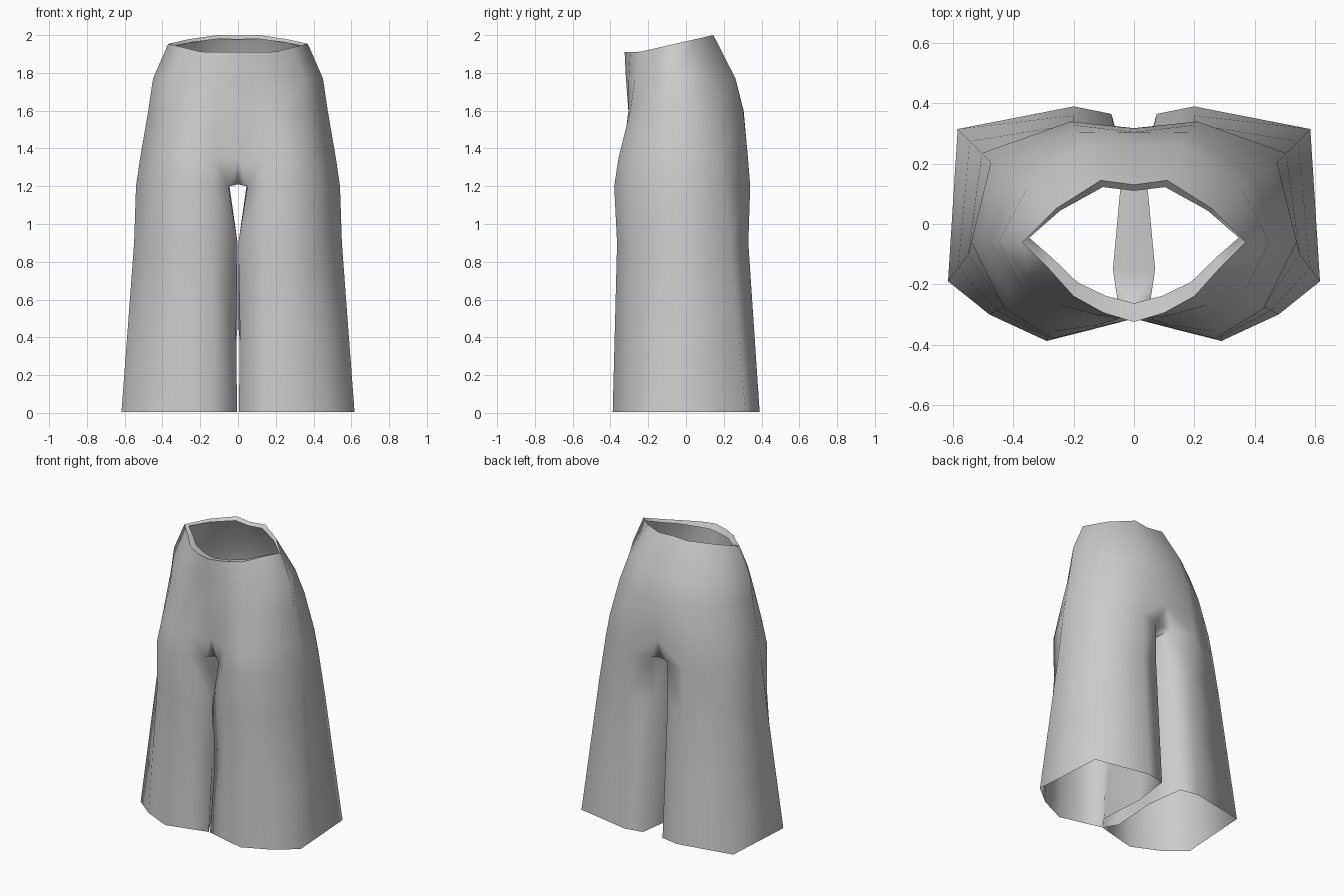
import bpy, bmesh

if "Cube" in bpy.data.objects:
    bpy.data.objects.remove(bpy.data.objects["Cube"])

# Half cross-sections (x, y), running front centre -> outer side -> back centre
# Leg sections carry on with two extra points along the inner thigh
HEM = [(.005, -.315), (.14, -.35), (.29, -.388), (.48, -.30), (.617, -.19),
       (.585, .315), (.2, .39), (.075, .365), (.04, .1), (.06, -.22)]
KNEE = [(.002, -.28), (.13, -.34), (.28, -.365), (.43, -.275), (.55, -.1),
        (.505, .235), (.2, .33), (.06, .29), (.002, .1), (.03, -.15)]
THIGH = [(.05, -.285), (.13, -.345), (.27, -.38), (.43, -.28), (.54, -.06),
         (.475, .205), (.21, .34), (.06, .29), (.045, .12), (.07, -.15)]
SEAT = [(0, -.3), (.12, -.335), (.27, -.357), (.405, -.265), (.518, -.06),
        (.455, .19), (.2, .328), (0, .318)]
HIP = [(0, -.305), (.12, -.305), (.25, -.295), (.37, -.22), (.475, -.06),
       (.4, .16), (.18, .303), (0, .305)]
BELLY = [(0, -.318), (.12, -.303), (.24, -.27), (.35, -.178), (.45, -.06),
         (.355, .12), (.16, .262), (0, .262)]
WAIST = [(0, -.325), (.1, -.295), (.2, -.24), (.29, -.14), (.37, -.06),
         (.26, .05), (.11, .145), (0, .13)]

bm = bmesh.new()


def ring(points, z):
    height = z if callable(z) else (lambda y: z)
    return [bm.verts.new((x, y, height(y))) for x, y in points]


def bridge(a, b, closed=False):
    n = len(a) if closed else min(len(a), len(b)) - 1
    for i in range(n):
        j = (i + 1) % len(a)
        bm.faces.new((a[i], a[j], b[j], b[i]))


def blend(a, b, t):
    return [(p[0] + (q[0] - p[0]) * t, p[1] + (q[1] - p[1]) * t)
            for p, q in zip(a, b)]


def waist_z(y):
    return 1.91 + max(0, y + .25) * .228


# Open leg, inner edges nearly touching
shin = blend(HEM, KNEE, .5)
shin[0], shin[8] = (.01, -.27), (.003, .1)
leg = [ring(HEM, .005), ring(shin, .45), ring(KNEE, .9), ring(THIGH, 1.2)]
for lower, upper in zip(leg, leg[1:]):
    bridge(lower, upper, closed=True)

# Seat and waist with a turned-in waistband edge
lip = [(x * .94, .02 + (y - .02) * .82) for x, y in WAIST]
body = [ring(SEAT, 1.35), ring(HIP, 1.6), ring(BELLY, 1.77),
        ring(WAIST, waist_z), ring(lip, lambda y: waist_z(y) - .015)]
for lower, upper in zip(body, body[1:]):
    bridge(lower, upper)
bridge(leg[-1][:8], body[0])

# Flat crotch gusset between the thighs, with the front and back creases
thigh = leg[-1]
centre = ring([(0, .285), (0, .12), (0, -.15), (0, -.26)], 1.21)
inner = [thigh[7], thigh[8], thigh[9], thigh[0]]
bridge(inner, centre)
bm.faces.new((thigh[7], centre[0], body[0][7]))
bm.faces.new((thigh[0], centre[3], body[0][0]))

bmesh.ops.recalc_face_normals(bm, faces=bm.faces)
# Make the outer side the front side
side = max(bm.faces, key=lambda f: f.calc_center_median().x)
if side.normal.x < 0:
    bmesh.ops.reverse_faces(bm, faces=bm.faces)

# Smooth cloth, with crisp edges only at the waistband and the gusset
for f in bm.faces:
    f.smooth = True
for loop in (body[3], inner):
    for a, b in zip(loop, loop[1:]):
        bm.edges.get((a, b)).smooth = False

mesh = bpy.data.meshes.new("wide_leg_trousers")
bm.to_mesh(mesh)
bm.free()
trousers = bpy.data.objects.new("wide_leg_trousers", mesh)
bpy.context.collection.objects.link(trousers)

# Mirror the half to make both legs
mirror = trousers.modifiers.new("both_sides", 'MIRROR')
mirror.use_clip = True
mirror.merge_threshold = .001
